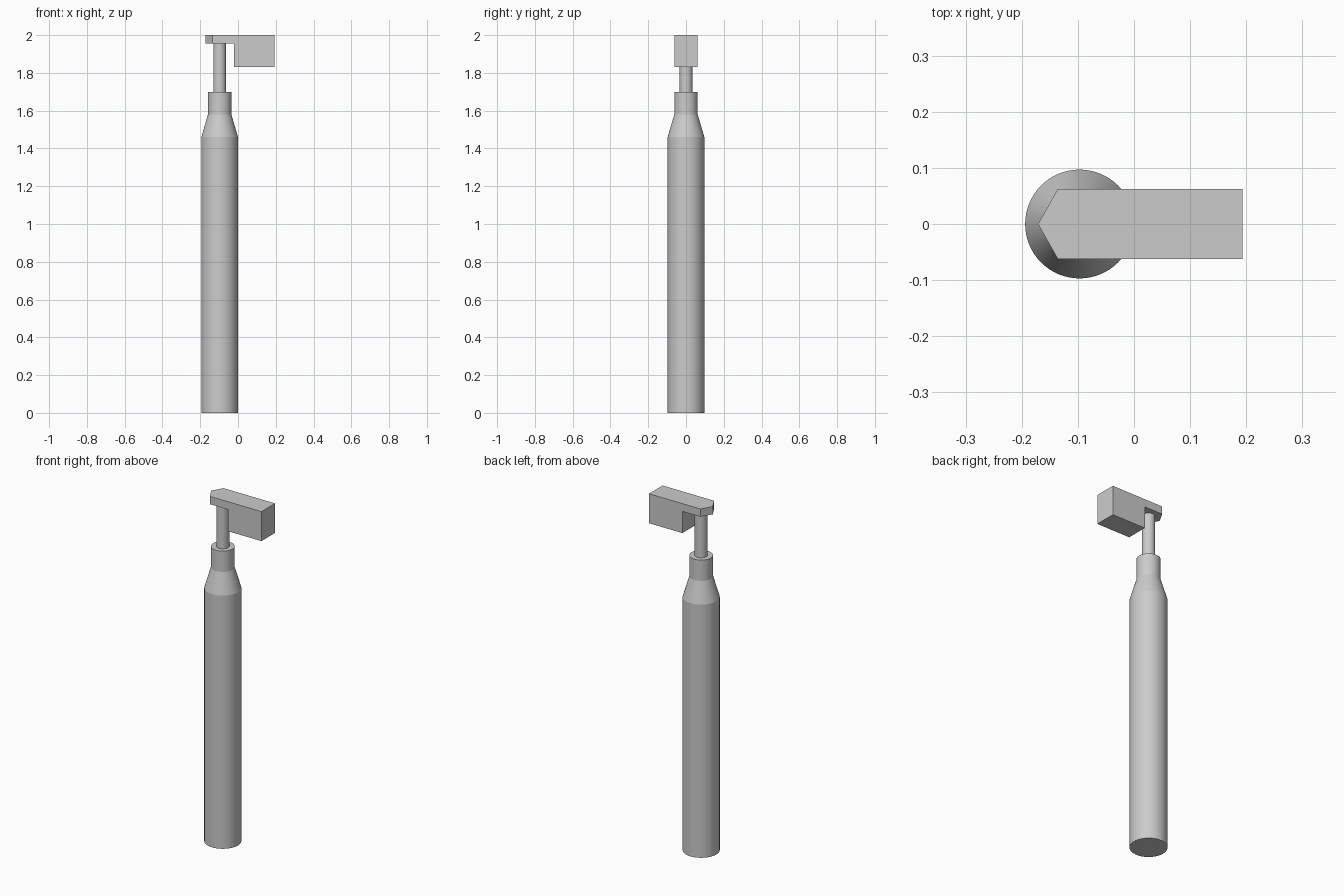
import bpy, bmesh, math

if "Cube" in bpy.data.objects:
    bpy.data.objects.remove(bpy.data.objects["Cube"], do_unlink=True)

AXIS_X = -0.097   # centre line of the handle
HALF_W = 0.062    # half width of the head

metal = bpy.data.materials.new("plain_grey")
metal.use_nodes = True
metal.diffuse_color = (0.6, 0.6, 0.6, 1)
metal.node_tree.nodes["Principled BSDF"].inputs["Base Color"].default_value = (0.6, 0.6, 0.6, 1)


def finish(name, bm, smooth=False):
    bmesh.ops.recalc_face_normals(bm, faces=bm.faces)
    mesh = bpy.data.meshes.new(name)
    bm.to_mesh(mesh)
    bm.free()
    mesh.materials.append(metal)
    obj = bpy.data.objects.new(name, mesh)
    bpy.context.collection.objects.link(obj)
    if smooth:
        bpy.ops.object.select_all(action="DESELECT")
        obj.select_set(True)
        bpy.context.view_layer.objects.active = obj
        bpy.ops.object.shade_smooth_by_angle(angle=math.radians(14))
    return obj


def turned(name, profile, sides=64):
    """Stack rings of (radius, height) around the handle axis and cap both ends."""
    bm = bmesh.new()
    rings = []
    for r, z in profile:
        angles = [math.tau * i / sides for i in range(sides)]
        rings.append([bm.verts.new((AXIS_X + r * math.cos(a), r * math.sin(a), z)) for a in angles])
    for low, high in zip(rings, rings[1:]):
        for i in range(sides):
            j = (i + 1) % sides
            bm.faces.new((low[i], low[j], high[j], high[i]))
    bm.faces.new(rings[0])
    bm.faces.new(rings[-1])
    return finish(name, bm, smooth=True)


# Handle with tapered shoulder and collar
turned("handle", [(0.097, 0), (0.097, 1.46), (HALF_W, 1.58), (HALF_W, 1.70)])

# Slim rod between the collar and the head
turned("rod", [(0.034, 1.70), (0.034, 1.955)])

# Head: one side profile, pulled across the width, with a pointed tail
bm = bmesh.new()
side = [(-0.136, 1.955), (-0.02, 1.955), (-0.02, 1.83), (0.193, 1.83),
        (0.193, 2.0), (-0.02, 2.0), (-0.136, 2.0)]
front = [bm.verts.new((x, -HALF_W, z)) for x, z in side]
back = [bm.verts.new((x, HALF_W, z)) for x, z in side]
for row in (front, back):
    bm.faces.new((row[0], row[1], row[5], row[6]))
    bm.faces.new(row[1:6])
for i in range(len(side) - 1):
    bm.faces.new((front[i], front[i + 1], back[i + 1], back[i]))
tip_low, tip_high = [bm.verts.new((-0.171, 0, z)) for z in (1.955, 2.0)]
bm.faces.new((front[0], back[0], tip_low))
bm.faces.new((front[6], back[6], tip_high))
for row in (front, back):
    bm.faces.new((row[0], row[6], tip_high, tip_low))
finish("head", bm)
